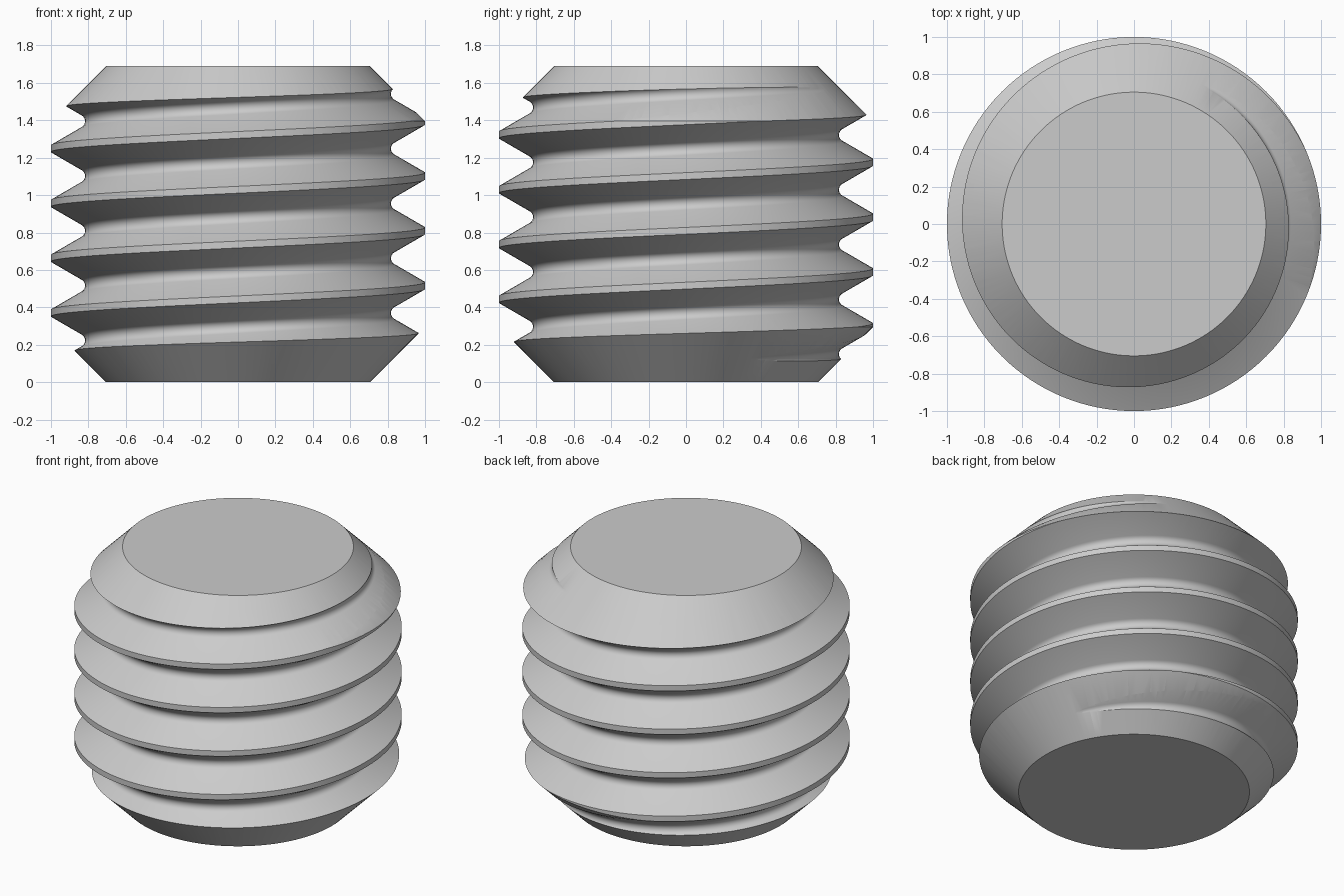
import bpy, bmesh
from math import sin, cos, pi, radians, tan

if "Cube" in bpy.data.objects:
    bpy.data.objects.remove(bpy.data.objects["Cube"])

SEGMENTS = 128
PITCH = 0.293
TURNS = 8
HEIGHT = 1.69
END_RADIUS = 0.705
CREST_Z = 1.395 - 6 * PITCH      # lowest crest, below the trimmed stud


def make_object(name, bm):
    bmesh.ops.recalc_face_normals(bm, faces=bm.faces)
    mesh = bpy.data.meshes.new(name)
    bm.to_mesh(mesh)
    bm.free()
    obj = bpy.data.objects.new(name, mesh)
    bpy.context.collection.objects.link(obj)
    return obj


def ring_point(radius, i, z):
    a = 2 * pi * i / SEGMENTS
    return (radius * cos(a), radius * sin(a), z)


def thread_profile():
    """One pitch as (radius, z): flat crest, 60 degree flanks, round root."""
    half_crest = PITCH / 16
    root = 0.04
    apex = 1 - (PITCH / 2 - half_crest) / tan(radians(30))
    # flanks rise at 30 degrees to the radial direction
    apex = 1 - (PITCH / 2 - half_crest) * tan(radians(60))
    points = [(1, -half_crest), (1, half_crest)]
    for k in range(-4, 5):
        a = radians(15 * k)
        points.append((apex + 2 * root - root * cos(a), PITCH / 2 + root * sin(a)))
    return points


# Endless thread: the profile stacked in columns, each a little higher
bm = bmesh.new()
profile = thread_profile()
per_turn = len(profile)
columns = []
for i in range(SEGMENTS):
    rise = CREST_Z + PITCH * i / SEGMENTS
    columns.append([bm.verts.new(ring_point(r, i, rise + z + t * PITCH))
                    for t in range(TURNS) for r, z in profile])
columns.append(columns[0][per_turn:])   # closes one turn higher
for a, b in zip(columns, columns[1:]):
    for j in range(min(len(a), len(b)) - 1):
        bm.faces.new((a[j], b[j], b[j + 1], a[j + 1]))

# Close both ends with fans, outside the trimmed length
low = bm.verts.new((0, 0, -0.7))
high = bm.verts.new((0, 0, 2.6))
for edge in [e for e in bm.edges if e.is_boundary]:
    v, w = edge.verts
    bm.faces.new((v, w, low if v.co.z < HEIGHT / 2 else high))
stud = make_object("threaded_stud", bm)

# Blank with 45 degree chamfers that trims the thread
bm = bmesh.new()
wide = 1.2
slope = wide - END_RADIUS
rings = [[bm.verts.new(ring_point(r, i, z)) for i in range(SEGMENTS)]
         for r, z in ((END_RADIUS, 0), (wide, slope),
                      (wide, HEIGHT - slope), (END_RADIUS, HEIGHT))]
for a, b in zip(rings, rings[1:]):
    for i in range(SEGMENTS):
        k = (i + 1) % SEGMENTS
        bm.faces.new((a[i], a[k], b[k], b[i]))
bm.faces.new(rings[0])
bm.faces.new(rings[-1])
blank = make_object("chamfer_cutter", bm)
blank.hide_render = True

# Steel material
steel = bpy.data.materials.new("grey steel")
steel.use_nodes = True
colour = (0.6, 0.6, 0.6, 1)
steel.diffuse_color = colour
steel.node_tree.nodes["Principled BSDF"].inputs["Base Color"].default_value = colour
for obj in (stud, blank):
    obj.data.materials.append(steel)

# Trim the thread, then smooth it
trim = stud.modifiers.new("trim", "BOOLEAN")
trim.operation = "INTERSECT"
trim.solver = "EXACT"
trim.object = blank
bpy.ops.object.select_all(action="DESELECT")
stud.select_set(True)
bpy.context.view_layer.objects.active = stud
bpy.ops.object.modifier_apply(modifier="trim")
bpy.data.objects.remove(blank)
bpy.ops.object.shade_smooth_by_angle(angle=radians(30))
